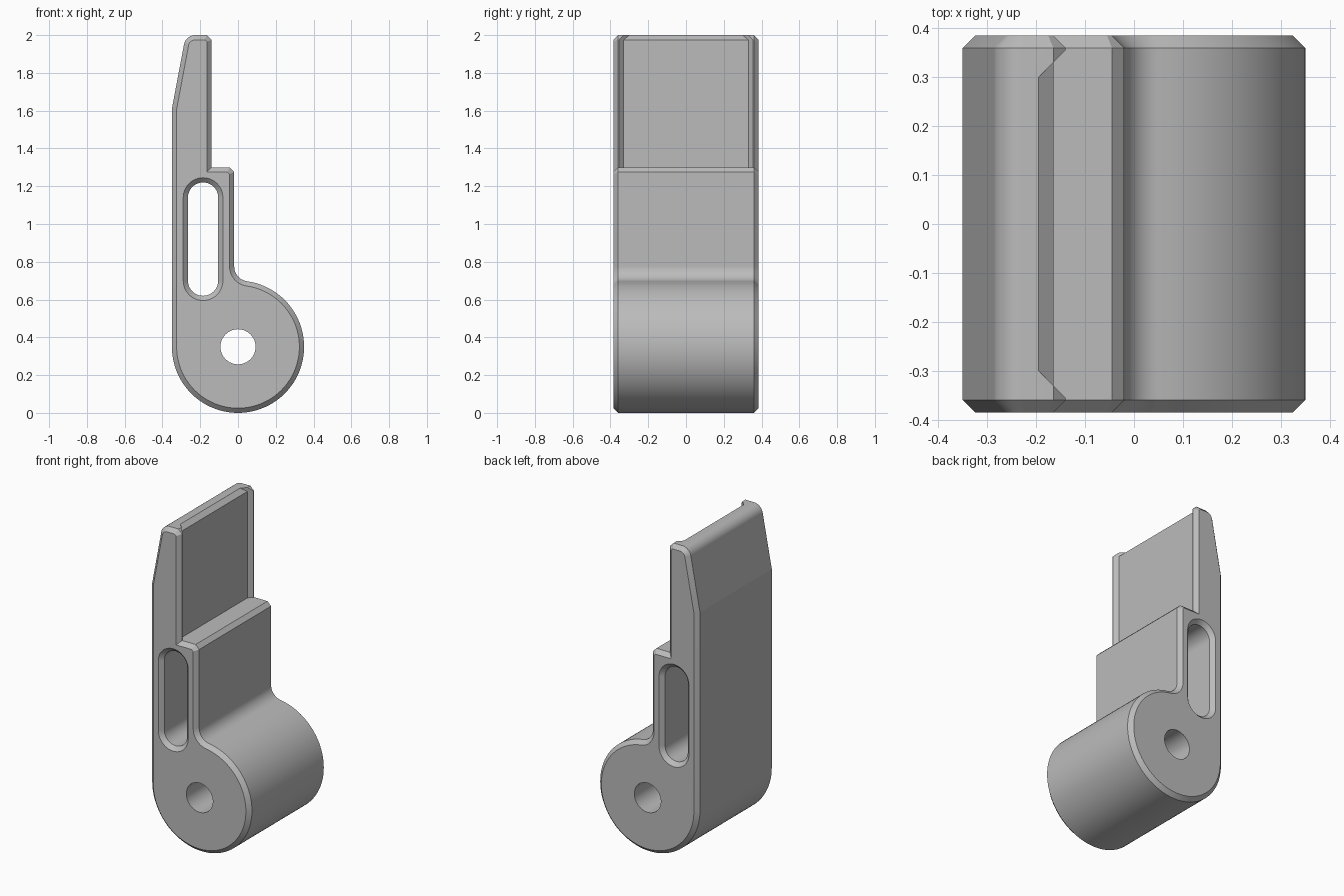
import bpy
import bmesh
from math import cos, sin, radians, atan2, degrees
from mathutils import Vector

cube = bpy.data.objects.get("Cube")
if cube:
    bpy.data.objects.remove(cube, do_unlink=True)

HALF = 0.385      # half the width along y
BEVEL = 0.025     # chamfer size

grey = bpy.data.materials.new("plain grey")
grey.use_nodes = True
grey.diffuse_color = (0.5, 0.5, 0.5, 1)
grey.node_tree.nodes["Principled BSDF"].inputs["Base Color"].default_value = (0.5, 0.5, 0.5, 1)


def arc(cx, cz, r, start, end, steps):
    angles = [radians(start + (end - start) * i / steps) for i in range(steps + 1)]
    return [(cx + r * cos(a), cz + r * sin(a)) for a in angles]


def inset(points, d):
    """Mitred offset to the right of travel: inward for a clockwise outline."""
    result = []
    for i, p in enumerate(points):
        p = Vector(p)
        a = (p - Vector(points[i - 1])).normalized()
        b = (Vector(points[(i + 1) % len(points)]) - p).normalized()
        na, nb = Vector((a.y, -a.x)), Vector((b.y, -b.x))
        result.append(p + (na + nb) * d / (1 + na.dot(nb)))
    return result


def loft(name, loops):
    """Solid through matching loops of points, capped at both ends."""
    bm = bmesh.new()
    rings = [[bm.verts.new(p) for p in loop] for loop in loops]
    n = len(rings[0])
    for low, high in zip(rings, rings[1:]):
        for i in range(n):
            j = (i + 1) % n
            bm.faces.new((low[i], low[j], high[j], high[i]))
    bm.faces.new(rings[0][::-1])
    bm.faces.new(rings[-1])
    bmesh.ops.recalc_face_normals(bm, faces=bm.faces)
    mesh = bpy.data.meshes.new(name)
    bm.to_mesh(mesh)
    bm.free()
    mesh.materials.append(grey)
    obj = bpy.data.objects.new(name, mesh)
    bpy.context.collection.objects.link(obj)
    return obj


def along_y(name, points, layers):
    return loft(name, [[(x, y, z) for x, z in inset(points, d)] for y, d in layers])


# Lever body: round boss, concave fillet, step and tapered tip
fillet_r = 0.08
fx = -0.02 + fillet_r
rise = ((0.35 + fillet_r) ** 2 - fx ** 2) ** 0.5
fz = 0.35 + rise
join = degrees(atan2(rise, fx))
outline = [(-0.35, 1.61)]
outline += arc(-0.227, 1.94, 0.06, 169, 90, 14)
outline += [(-0.165, 2), (-0.14, 1.975), (-0.14, 1.3), (-0.045, 1.3), (-0.02, 1.275)]
outline += arc(fx, fz, fillet_r, 180, 180 + join, 16)
outline += arc(0, 0.35, 0.35, join, -180, 64)[1:]
body = along_y("lever_body", outline, [
    (-HALF, BEVEL), (BEVEL - HALF, 0), (HALF - BEVEL, 0), (HALF, BEVEL)])

# Long slot with chamfered mouths
slot = arc(-0.185, 1.14, 0.08, 180, 0, 24) + arc(-0.185, 0.70, 0.08, 0, -180, 24)
over = 0.02
slot_cutter = along_y("slot_cutter", slot, [
    (-HALF - over, -BEVEL - over), (BEVEL - HALF, 0),
    (HALF - BEVEL, 0), (HALF + over, -BEVEL - over)])

# Plain pin hole
pin_cutter = along_y("pin_hole_cutter", arc(0, 0.35, 0.093, 360, 0, 48)[:-1],
                     [(-0.5, 0), (0.5, 0)])


# Shallow recess between two side rails, with a sloped top edge
def recess_loop(z, d):
    x, y = -0.165 - d, 0.33 - d
    return [(x, -y, z), (-0.1, -0.395, z), (-0.1, 0.395, z), (x, y, z)]


recess_cutter = loft("recess_cutter", [
    recess_loop(1.3, 0), recess_loop(1.975, 0), recess_loop(2.025, 0.06)])

bpy.context.view_layer.objects.active = body
body.select_set(True)
for cutter in (slot_cutter, pin_cutter, recess_cutter):
    cutter.hide_render = True
    cut = body.modifiers.new(cutter.name, "BOOLEAN")
    cut.operation = "DIFFERENCE"
    cut.solver = "EXACT"
    cut.object = cutter
    bpy.ops.object.modifier_apply(modifier=cut.name)
    bpy.data.objects.remove(cutter, do_unlink=True)

# Smooth curved walls, crisp chamfers
bpy.ops.object.shade_smooth_by_angle(angle=radians(10))
weighted = body.modifiers.new("even_shading", "WEIGHTED_NORMAL")
weighted.keep_sharp = True
